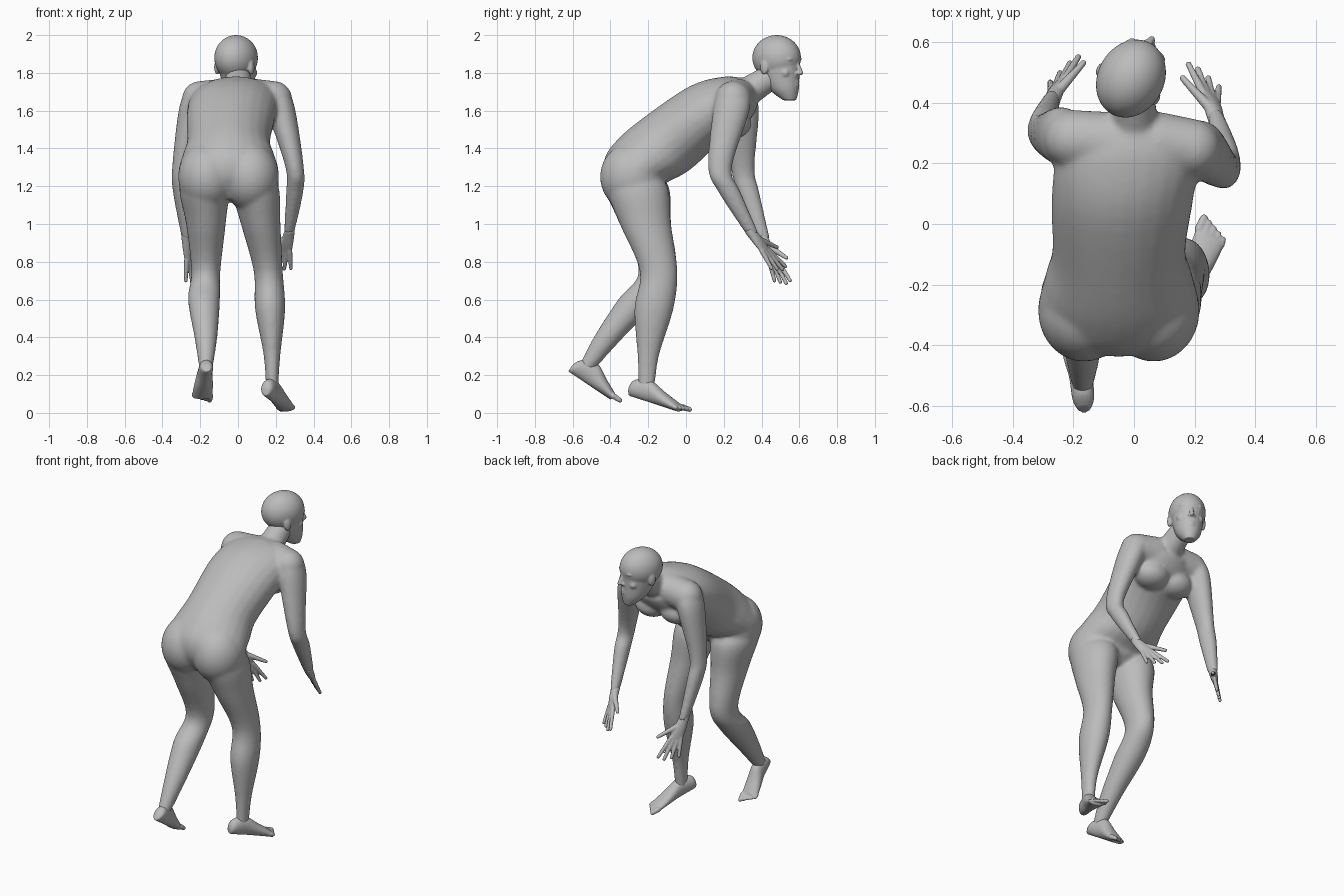
import bpy, bmesh
from math import cos, sin, pi, radians
from mathutils import Vector, Matrix

default = bpy.data.objects.get("Cube")
if default:
    bpy.data.objects.remove(default)

skin = bpy.data.materials.new("grey_skin")
skin.use_nodes = True
grey = (.5, .5, .5, 1)
skin.diffuse_color = grey
skin.node_tree.nodes["Principled BSDF"].inputs["Base Color"].default_value = grey

X, Y, Z = Matrix.Identity(3)


def spline(before, start, end, after, t):
    """Smooth blend from start to end, guided by the neighbouring values."""
    leaving = (end - before) / 2
    arriving = (after - start) / 2
    ease = t * t * (3 - 2 * t)
    rest = 1 - t
    return (start * (1 - ease) + end * ease
            + leaving * (t * rest * rest) - arriving * (t * t * rest))


def loft(bm, rings, steps=5, sides=24):
    """Closed tube through (centre, half width, half depth) vector rings."""
    padded = [rings[0]] + rings + [rings[-1]]
    fine = []
    for i in range(len(rings) - 1):
        for s in range(steps):
            fine.append([spline(*column, s / steps) for column in zip(*padded[i:i + 4])])
    fine.append(rings[-1])
    angles = [2 * pi * k / sides for k in range(sides)]
    loops = [[bm.verts.new(centre + width * cos(a) + depth * sin(a)) for a in angles]
             for centre, width, depth in fine]
    for lower, upper in zip(loops, loops[1:]):
        for k in range(sides):
            bm.faces.new((lower[k - 1], lower[k], upper[k], upper[k - 1]))
    bm.faces.new(loops[0])
    bm.faces.new(loops[-1])


def limb(bm, joints):
    """Level rings, a little deeper than wide, from rows of x, y, z, half width."""
    loft(bm, [(Vector((x, y, z)), X * r, Y * r * 1.3) for x, y, z, r in joints])


def ball(bm, centre, *radii):
    matrix = Matrix.Translation(centre) @ Matrix.Diagonal((*radii, 1))
    bmesh.ops.create_uvsphere(bm, u_segments=36, v_segments=24, radius=1, matrix=matrix)


def capsule(bm, start, end, start_radius, end_radius):
    """Round-ended tapered tube."""
    start, end = Vector(start), Vector(end)
    along = (end - start).normalized()
    width = along.orthogonal().normalized()
    depth = along.cross(width)
    rings = []
    for point, radius in ((start, start_radius), (end, end_radius)):
        rings.append((point, width * radius, depth * radius))
        ball(bm, point, radius, radius, radius)
    loft(bm, rings)


def finish(bm, name, voxel, smoothing):
    """Fuse the overlapping volumes into one smooth skin."""
    bmesh.ops.recalc_face_normals(bm, faces=bm.faces)
    mesh = bpy.data.meshes.new(name)
    bm.to_mesh(mesh)
    bm.free()
    mesh.materials.append(skin)
    part = bpy.data.objects.new(name, mesh)
    bpy.context.collection.objects.link(part)
    fuse = part.modifiers.new("fuse", "REMESH")
    fuse.mode = "VOXEL"
    fuse.voxel_size = voxel
    fuse.use_smooth_shade = True
    relax = part.modifiers.new("relax", "SMOOTH")
    relax.iterations = smoothing


# Torso: back y and z, front y and z, half width; the chest drifts over to the middle
torso = []
for back_y, back_z, front_y, front_z, width in (
        (-.36, 1.13, -.17, 1.15, .13), (-.43, 1.24, -.12, 1.19, .25),
        (-.43, 1.35, -.1, 1.22, .265), (-.36, 1.45, -.02, 1.26, .245),
        (-.23, 1.56, .05, 1.31, .22), (.02, 1.73, .17, 1.42, .235),
        (.2, 1.78, .32, 1.53, .23), (.31, 1.77, .38, 1.62, .12)):
    back, front = Y * back_y + Z * back_z, Y * front_y + Z * front_z
    shift = .07 * max(0, back_y + front_y) - .05
    torso.append(((back + front) / 2 + X * shift, X * width, (back - front) / 2))
body = bmesh.new()
loft(body, torso)
for side in (-1, 1):
    ball(body, (side * .115 - .05, -.285, 1.25), .152, .17, .18)       # buttock
    ball(body, (side * .09 - .02, .245, 1.53), .11, .1, .08)           # chest
    capsule(body, (side * .08, .27, 1.67), (side * .195 - .005, .265 - side * .015, 1.66),
            .1, .097)                                                  # shoulder

# Neck
capsule(body, (0, .25, 1.65), (0, .45, 1.78), .085, .068)

# Right and left legs, from hip to ankle
limb(body, [(.08, -.28, 1.32, .06), (.09, -.26, 1.2, .125), (.12, -.215, 1, .105),
            (.16, -.145, .75, .077), (.17, -.17, .55, .08), (.18, -.2, .3, .044),
            (.18, -.21, .1, .032)])
limb(body, [(-.17, -.28, 1.32, .06), (-.18, -.26, 1.2, .13), (-.17, -.215, 1, .105),
            (-.17, -.15, .75, .077), (-.18, -.25, .6, .085), (-.17, -.41, .4, .061),
            (-.17, -.53, .23, .035)])

# Right and left arms, from shoulder to wrist
limb(body, [(.21, .25, 1.7, .06), (.23, .24, 1.6, .075), (.3, .18, 1.3, .049),
            (.3, .23, 1.17, .046), (.27, .35, .95, .028)])
limb(body, [(-.22, .28, 1.7, .06), (-.24, .29, 1.6, .075), (-.3, .3, 1.3, .049),
            (-.3, .33, 1.17, .045), (-.27, .41, .92, .028)])
finish(body, "body", .01, 14)


# Hands: a flat palm, four fingers fanning out and a thumb on the inner side
def hand(name, wrist, knuckles, across):
    bm = bmesh.new()
    wrist, knuckles, across = Vector(wrist), Vector(knuckles), Vector(across).normalized()
    reach = knuckles - wrist
    thickness = across.cross(reach).normalized()
    loft(bm, [(wrist - reach * .2, across * .028, thickness * .028),
              (wrist + reach * .5, across * .038, thickness * .022),
              (knuckles, across * .042, thickness * .014)])
    for spread in (-.03, -.01, .01, .03):
        length = 1.15 - abs(spread - .01) * 5
        capsule(bm, knuckles + across * spread,
                knuckles + across * spread * 2 + reach * length, .0135, .01)
    capsule(bm, wrist + reach * .35 + across * .015, knuckles + across * .11, .018, .0105)
    finish(bm, name, .0055, 2)


hand("right_hand", (.27, .35, .95), (.25, .42, .86), (-.8, .55, .15))
hand("left_hand", (-.27, .41, .92), (-.25, .46, .81), (.75, .65, .1))


# Feet: flat sole from heel to ball, then five toes starting with the big one
def foot(name, heel, front, across, up):
    bm = bmesh.new()
    heel, front, across, up = map(Vector, (heel, front, across, up))
    rings = []
    for along, width, height in ((0, .02, .022), (.1, .036, .046), (.4, .04, .06),
                                 (.7, .05, .04), (1, .055, .021)):
        centre = heel.lerp(front, along) + up * (height - .025)
        rings.append((centre, across * width, up * height))
    loft(bm, rings)
    ahead = (front - heel).normalized()
    for i in range(5):
        start = front + across * (.022 * i - .044) - ahead * .005 * i
        tip = start + ahead * (.042 - .005 * i)
        capsule(bm, start, tip, .016 - .001 * i, .013 - .001 * i)
    finish(bm, name, .0055, 3)


foot("right_foot", (.145, -.3, .115), (.255, -.035, .03), (.9, -.4, 0), Z)
foot("left_foot", (-.165, -.61, .24), (-.19, -.385, .09), -X, (0, .57, .82))

# Head: cranium and tapering jaw, built straight and then turned
head = bmesh.new()
ball(head, (0, 0, 1.88), .11, .134, .12)
loft(head, [(Y * y + Z * z, X * width, Y * depth) for y, z, width, depth in (
    (.078, 1.655, .035, .035), (.045, 1.71, .07, .08), (.02, 1.78, .088, .107),
    (.005, 1.87, .1, .125))])
capsule(head, (0, .124, 1.855), (0, .145, 1.8), .009, .013)   # nose
for height in (1.735, 1.752):
    ball(head, (0, .118, height), .024, .014, .008)           # lip
ball(head, (0, .1, 1.68), .025, .02, .02)                     # chin
for side in (-X, X):
    ball(head, side * .014 + Y * .127 + Z * 1.796, .011, .012, .009)  # nostril
    ball(head, side * .04 + Y * .105 + Z * 1.872, .032, .018, .011)   # brow
    ball(head, side * .042 + Y * .105 + Z * 1.848, .017, .012, .009)  # eye
    ball(head, side * .055 + Y * .08 + Z * 1.8, .026, .026, .026)     # cheek
    ball(head, side * .103 - Y * .02 + Z * 1.83, .013, .024, .04)     # ear
head.transform(Matrix.Translation((-.01, .48, 0)) @ Matrix.Rotation(radians(-28), 4, "Z"))
finish(head, "head", .006, 4)
